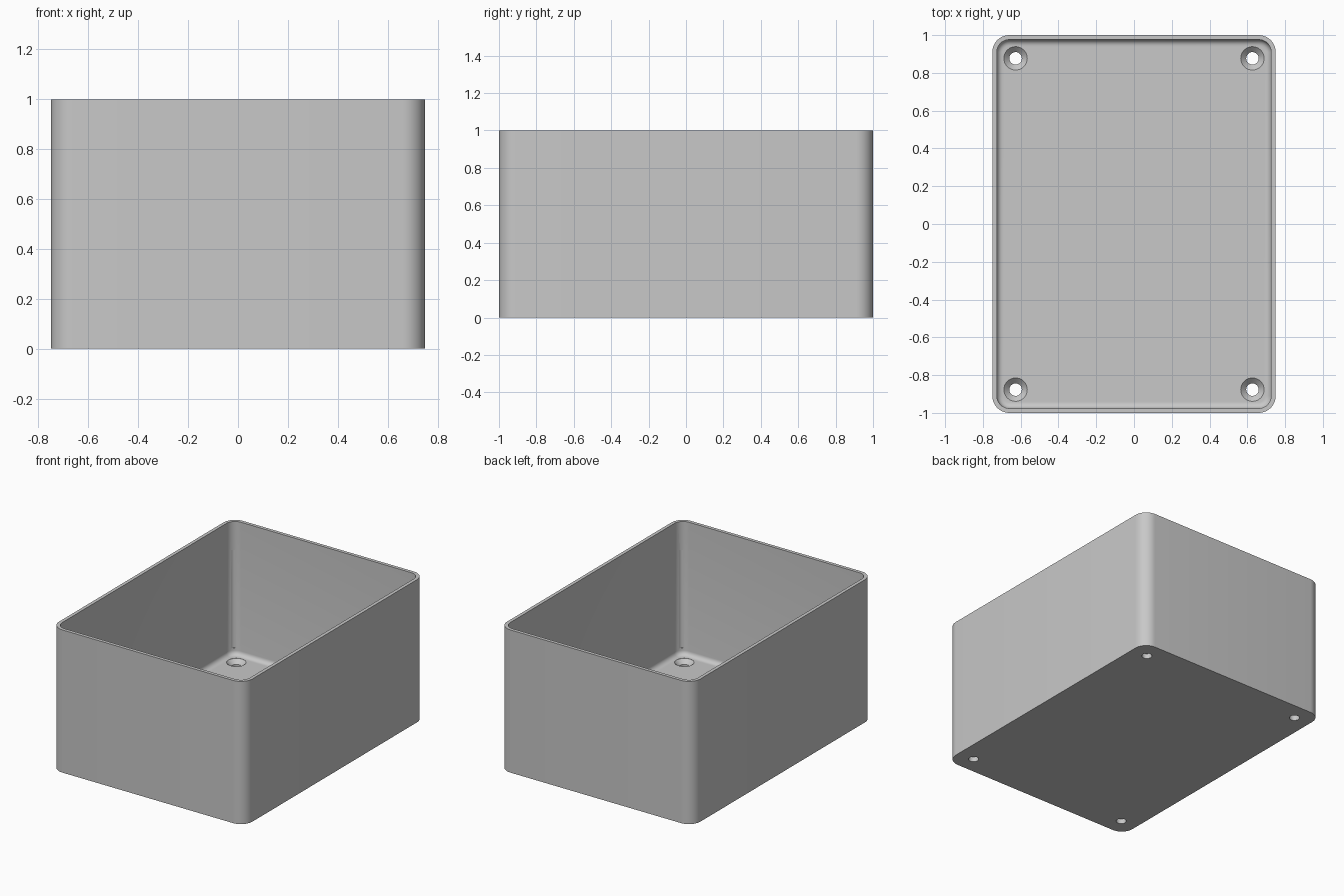
import bpy, bmesh, math

if "Cube" in bpy.data.objects:
    bpy.data.objects.remove(bpy.data.objects["Cube"])

W, D, H = 0.75, 1.0, 1.0      # half width, half depth, height
R, WALL, FLOOR = 0.09, 0.024, 0.065
FIL = 0.032                   # fillet between wall and floor
SEG = 10

grey = bpy.data.materials.new("plain grey")
grey.diffuse_color = (0.58, 0.58, 0.58, 1)
grey.use_nodes = True
grey.node_tree.nodes["Principled BSDF"].inputs["Base Color"].default_value = grey.diffuse_color


def rounded_loop(bm, inset, z):
    """Ring of vertices on a rounded rectangle."""
    r = R - inset
    ring = []
    for k, (sx, sy) in enumerate([(1, 1), (-1, 1), (-1, -1), (1, -1)]):
        for i in range(SEG + 1):
            a = math.pi / 2 * (k + i / SEG)
            ring.append(bm.verts.new((sx * (W - R) + r * math.cos(a),
                                      sy * (D - R) + r * math.sin(a), z)))
    return ring


def circle_loop(bm, x, y, r, z, n=32):
    return [bm.verts.new((x + r * math.cos(2 * math.pi * i / n),
                          y + r * math.sin(2 * math.pi * i / n), z)) for i in range(n)]


def skin(bm, rings):
    """Bridge successive rings and cap both ends."""
    for a, b in zip(rings, rings[1:]):
        n = len(a)
        for i in range(n):
            j = (i + 1) % n
            bm.faces.new((a[i], a[j], b[j], b[i]))
    bm.faces.new(rings[0][::-1])
    bm.faces.new(rings[-1])


def finish(bm, name):
    bmesh.ops.recalc_face_normals(bm, faces=bm.faces)
    me = bpy.data.meshes.new(name)
    bm.to_mesh(me)
    bm.free()
    me.materials.append(grey)
    ob = bpy.data.objects.new(name, me)
    bpy.context.collection.objects.link(ob)
    return ob


# open tray: outer wall, rim, inner wall, floor fillet, floor
bm = bmesh.new()
profile = [(0, 0), (0, H), (WALL, H)]
for i in range(7):
    a = math.pi / 2 * i / 6
    profile.append((WALL + FIL * (1 - math.cos(a)), FLOOR + FIL * (1 - math.sin(a))))
skin(bm, [rounded_loop(bm, ins, z) for ins, z in profile])
box = finish(bm, "open_box")

# cutters: countersunk screw holes and shallow corner grooves
bm = bmesh.new()
for sx in (-1, 1):
    for sy in (-1, 1):
        x, y = sx * 0.627, sy * 0.877
        skin(bm, [circle_loop(bm, x, y, r, z) for r, z in
                  [(0.033, -0.05), (0.033, FLOOR - 0.03), (0.062, FLOOR - 0.001),
                   (0.062, FLOOR + 0.02)]])
        x, y = sx * 0.691, sy * 0.941
        skin(bm, [circle_loop(bm, x, y, 0.024, z) for z in (FLOOR + 0.05, 0.8)])
cutter = finish(bm, "hole_cutter")
cutter.hide_render = True

mod = box.modifiers.new("holes", 'BOOLEAN')
mod.operation = 'DIFFERENCE'
mod.solver = 'EXACT'
mod.object = cutter
bpy.ops.object.select_all(action='DESELECT')
bpy.context.view_layer.objects.active = box
box.select_set(True)
bpy.ops.object.modifier_apply(modifier=mod.name)
bpy.data.objects.remove(cutter, do_unlink=True)
bpy.ops.object.shade_smooth_by_angle(angle=math.radians(30))
